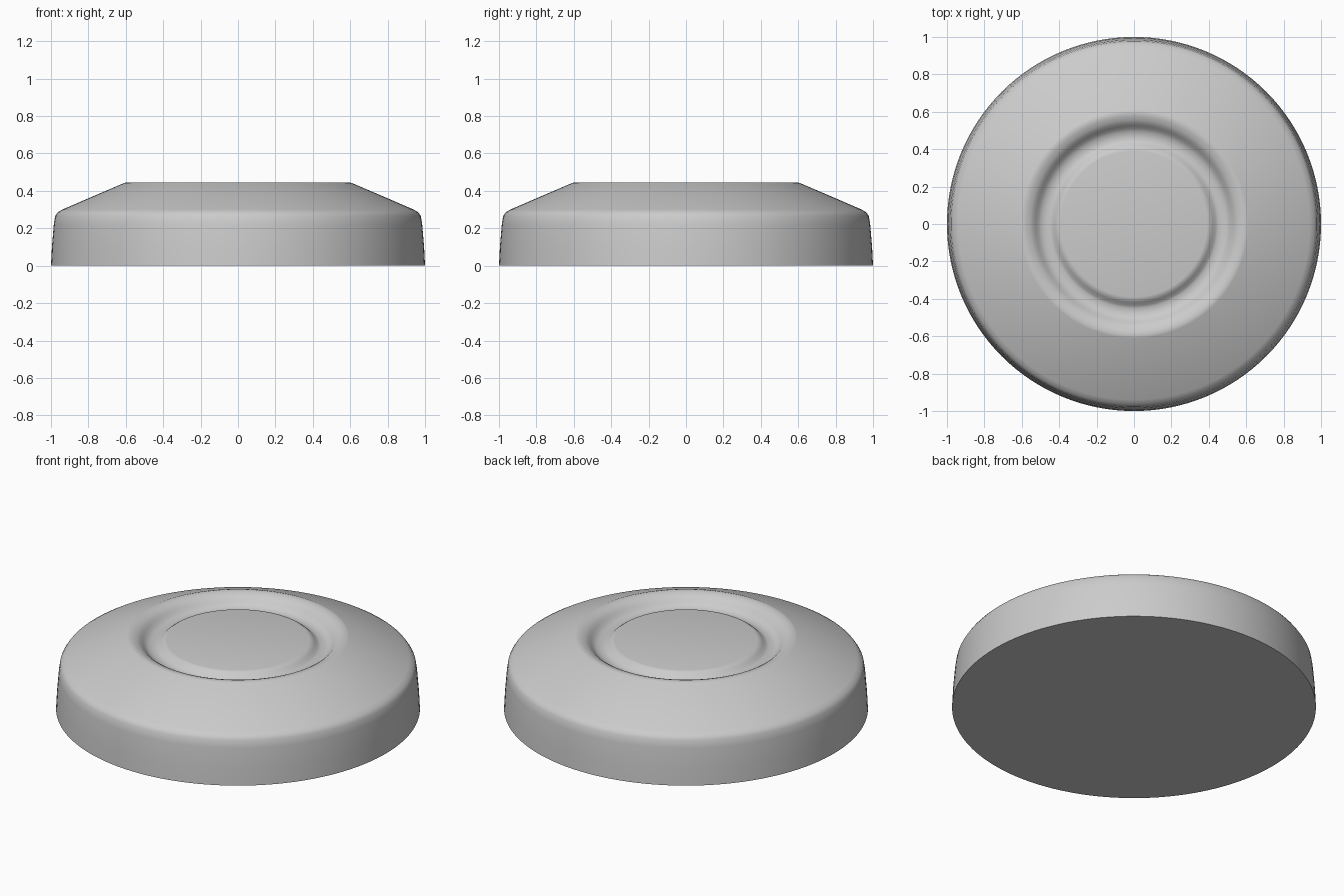
import bpy, bmesh, math

old = bpy.data.objects.get("Cube")
if old:
    bpy.data.objects.remove(old, do_unlink=True)

# Plain grey for the whole body
grey = bpy.data.materials.new("light_grey")
grey.use_nodes = True
colour = (0.6, 0.6, 0.6, 1)
grey.diffuse_color = colour
grey.node_tree.nodes["Principled BSDF"].inputs["Base Color"].default_value = colour

# Half section (radius, height): base, wall, shoulder, cone, rim, groove, centre disc
profile = [
    (0, 0), (1, 0), (0.995, 0.1), (0.985, 0.22), (0.978, 0.265), (0.965, 0.285),
    (0.94, 0.3), (0.61, 0.442), (0.595, 0.446), (0.575, 0.442), (0.555, 0.435),
    (0.54, 0.426), (0.525, 0.411), (0.51, 0.395), (0.495, 0.386), (0.475, 0.381),
    (0.45, 0.381), (0.437, 0.387), (0.42, 0.403), (0.405, 0.414), (0.39, 0.417),
    (0, 0.417),
]

bm = bmesh.new()
verts = [bm.verts.new((r, 0, z)) for r, z in profile]
edges = [bm.edges.new(pair) for pair in zip(verts, verts[1:])]
bmesh.ops.spin(bm, geom=verts + edges, cent=(0, 0, 0), axis=(0, 0, 1),
               angle=math.tau, steps=128, use_merge=False)
bmesh.ops.remove_doubles(bm, verts=bm.verts, dist=0.0005)
bmesh.ops.recalc_face_normals(bm, faces=bm.faces)

mesh = bpy.data.meshes.new("dished_cap")
bm.to_mesh(mesh)
bm.free()
mesh.materials.append(grey)
cap = bpy.data.objects.new("dished_cap", mesh)
bpy.context.collection.objects.link(cap)

# Smooth sides with a crisp base edge
bpy.context.view_layer.objects.active = cap
cap.select_set(True)
bpy.ops.object.shade_smooth_by_angle(angle=math.radians(40))
